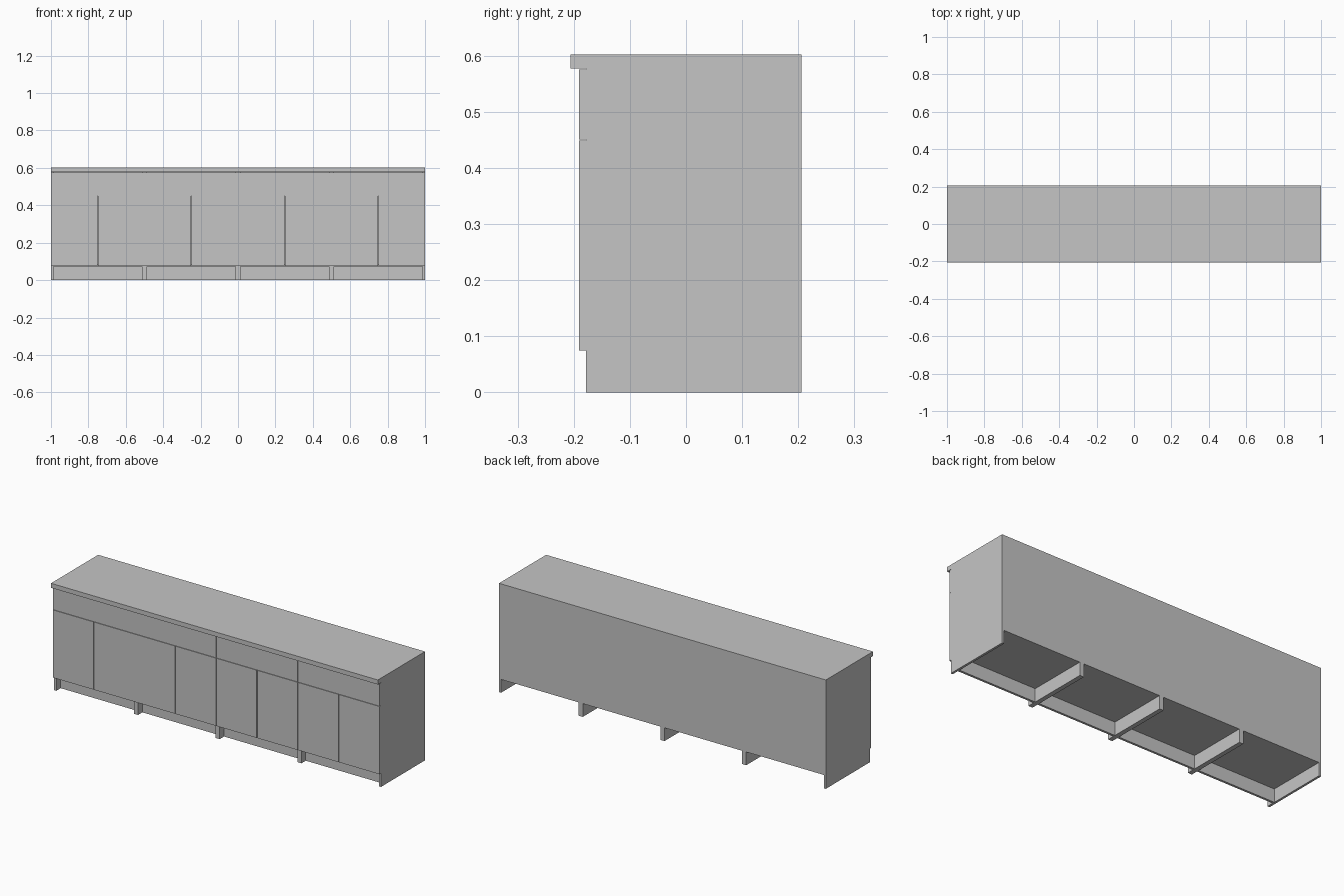
import bpy

cube = bpy.data.objects.get("Cube")
if cube:
    bpy.data.objects.remove(cube)

# Single flat grey finish
grey = bpy.data.materials.new("light_grey")
grey.use_nodes = True
tone = (0.56, 0.56, 0.56, 1)
grey.diffuse_color = tone
grey.node_tree.nodes["Principled BSDF"].inputs["Base Color"].default_value = tone


def board(name, xs, ys, zs):
    """Flat board spanning the given x, y and z ranges."""
    bpy.ops.mesh.primitive_cube_add(size=1)
    ob = bpy.context.object
    ob.name = name
    spans = (xs, ys, zs)
    for v in ob.data.vertices:
        v.co = [s[0] if c < 0 else s[1] for c, s in zip(v.co, spans)]
    ob.data.materials.append(grey)
    return ob


WIDTH = 0.5          # one cabinet unit
T = 0.0125           # board thickness
FRONT, BACK = -0.178, 0.206
BASE, TOP = 0.0735, 0.577
SPLIT = 0.45         # between doors and drawers
GAP = 0.001
FACE = (FRONT - T, FRONT)

# Four identical cabinet units side by side
for i in range(4):
    x0 = -1 + i * WIDTH
    x1 = x0 + WIDTH
    mid = (x0 + x1) / 2
    inner = (x0 + T, x1 - T)

    # Carcass: sides run to the floor and act as legs
    board("left_side_panel", (x1 - T, x1), (FRONT, BACK), (0, TOP))
    board("right_side_panel", (x0, x0 + T), (FRONT, BACK), (0, TOP))
    board("bottom_board", inner, (FRONT, BACK - 0.006), (BASE, BASE + T))
    board("back_panel", inner, (BACK - 0.006, BACK), (BASE, TOP))
    board("kick_plate", inner, (-0.14, -0.14 + T), (0, BASE))

    # Drawer front above a pair of doors
    board("drawer_front", (x0 + GAP, x1 - GAP), FACE, (SPLIT + GAP, TOP - 0.002))
    board("right_door", (x0 + GAP, mid - 2 * GAP), FACE, (BASE + GAP, SPLIT - GAP))
    board("left_door", (mid + 2 * GAP, x1 - GAP), FACE, (BASE + GAP, SPLIT - GAP))

# Countertop across all units
board("countertop", (-1, 1), (-0.206, BACK), (TOP, 0.602))
